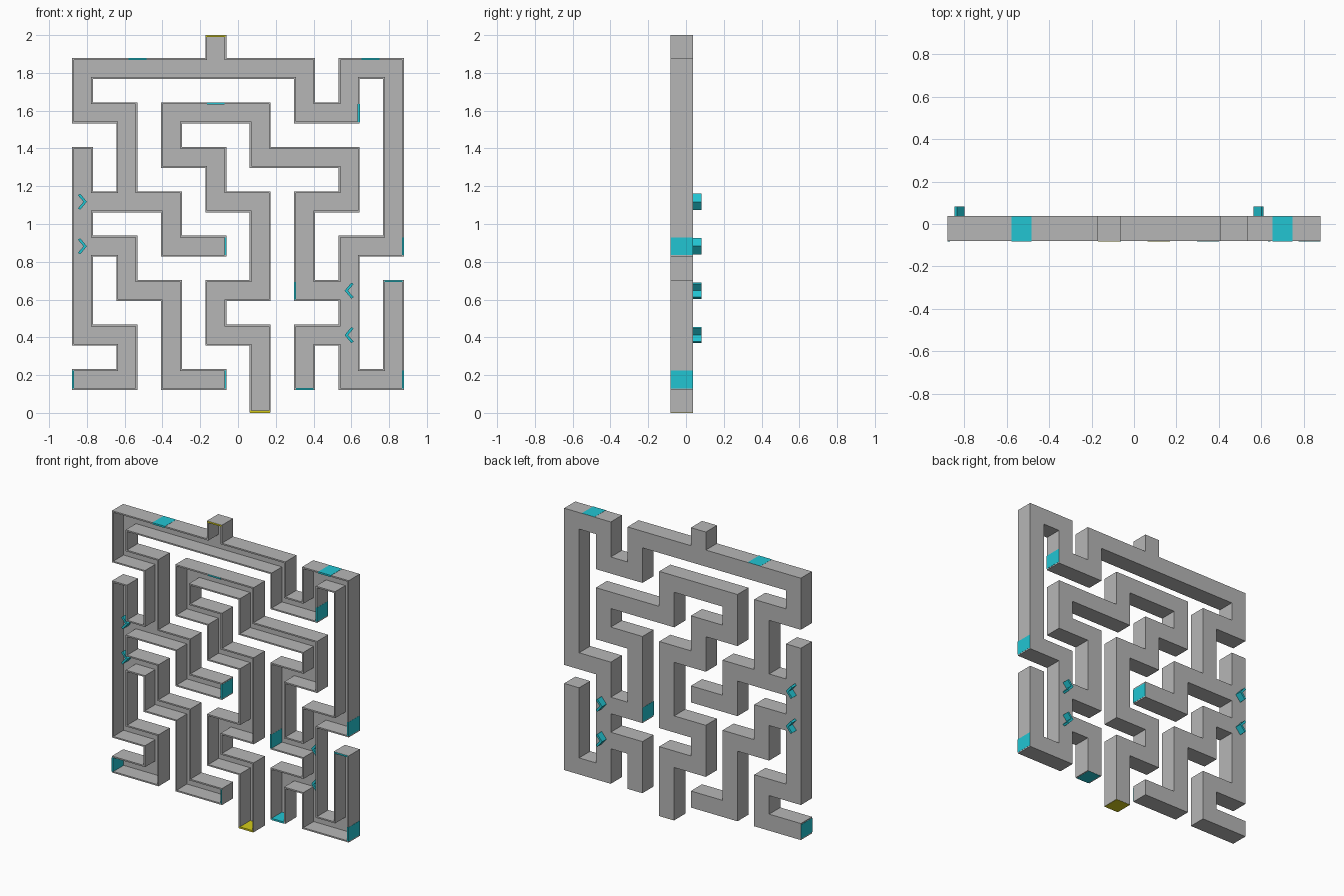
import bpy, bmesh
from mathutils import Vector

if "Cube" in bpy.data.objects:
    bpy.data.objects.remove(bpy.data.objects["Cube"])

P = 2 / 8.5            # pitch of the 8 x 8 maze
H = 0.0555             # half the channel width
WALL = 0.0095
FRONT, BACK = -0.081, 0.037

def mat(name, rgb):
    m = bpy.data.materials.new(name)
    m.diffuse_color = (*rgb, 1)
    m.use_nodes = True
    m.node_tree.nodes["Principled BSDF"].inputs["Base Color"].default_value = m.diffuse_color
    return m

grey = mat("grey", (0.47, 0.47, 0.47))
teal = mat("teal", (0.016, 0.56, 0.65))
yellow = mat("yellow", (0.66, 0.60, 0.01))

def cx(c): return (c - 3.5) * P
def cz(r): return 1 + (r - 3.5) * P

def finish(bm, name, m):
    bmesh.ops.recalc_face_normals(bm, faces=bm.faces[:])
    me = bpy.data.meshes.new(name)
    bm.to_mesh(me)
    bm.free()
    me.materials.append(m)
    ob = bpy.data.objects.new(name, me)
    bpy.context.collection.objects.link(ob)
    return ob

def box(name, lo, hi, m):
    bm = bmesh.new()
    bmesh.ops.create_cube(bm, size=1)
    lo, hi = Vector(lo), Vector(hi)
    for v in bm.verts:
        v.co = (lo + hi) / 2 + v.co * (hi - lo)
    return finish(bm, name, m)

# Corridors as (column, row) polylines; half rows are the entrance and exit
paths = [
    [(3, 7), (3, 7.5)],
    [(5, 7), (0, 7), (0, 6), (1, 6), (1, 4)],
    [(0, 4), (2, 4), (2, 3), (3, 3)],
    [(5, 7), (5, 6), (6, 6), (6, 7), (7, 7), (7, 3), (6, 3), (6, 0), (7, 0), (7, 2)],
    [(6, 1), (5, 1), (5, 0)],
    [(6, 2), (5, 2), (5, 4), (6, 4), (6, 5), (4, 5), (4, 6), (2, 6), (2, 5), (3, 5),
     (3, 4), (4, 4), (4, 2), (3, 2), (3, 1), (4, 1), (4, -0.5)],
    [(0, 5), (0, 1), (1, 1), (1, 0), (0, 0)],
    [(0, 3), (1, 3), (1, 2), (2, 2), (2, 0), (3, 0)],
]
cells = set()
for path in paths:
    for (c0, r0), (c1, r1) in zip(path, path[1:]):
        i0, i1 = sorted((int(2 * c0), int(2 * c1)))
        j0, j1 = sorted((int(2 * r0 + 1), int(2 * r1 + 1)))
        cells |= {(i, j) for i in range(i0, i1 + 1) for j in range(j0, j1 + 1)}

# Channel: solid plan, then hollowed out from the front
xs = [cx(c) + s * H for c in range(8) for s in (-1, 1)]
zs = [0.0012] + [cz(r) + s * H for r in range(8) for s in (-1, 1)] + [2.0]
bm = bmesh.new()
cache = {}
def vert(i, j, y):
    if (i, j, y) not in cache:
        cache[i, j, y] = bm.verts.new((xs[i], y, zs[j]))
    return cache[i, j, y]

front = []
for i, j in sorted(cells):
    ring = [(i, j), (i + 1, j), (i + 1, j + 1), (i, j + 1)]
    front.append(bm.faces.new([vert(*p, FRONT) for p in ring]))
    bm.faces.new([vert(*p, BACK) for p in reversed(ring)])
    for k, (dx, dz) in enumerate([(0, -1), (1, 0), (0, 1), (-1, 0)]):
        if (i + dx, j + dz) not in cells:
            a, b = ring[k], ring[(k + 1) % 4]
            bm.faces.new([vert(*b, FRONT), vert(*a, FRONT), vert(*a, BACK), vert(*b, BACK)])
bm.normal_update()
for t in (WALL, 0.0002):
    bmesh.ops.inset_region(bm, faces=front, thickness=t, depth=0,
                           use_boundary=True, use_even_offset=True)
for v in {v for f in front for v in f.verts}:
    v.co.y = BACK - WALL
finish(bm, "maze_channel", grey)

# Marked wall pieces: column, row, wall direction, outer skin stays grey
def marker(name, c, r, d, covered, m=teal, half=0.047, edge=None):
    out = -0.001 if covered else 0.001
    mid = (cx(c), cz(r))
    axis = 0 if d in "LR" else 1
    sign = 1 if d in "RT" else -1
    wall = edge if edge is not None else mid[axis] + sign * H
    span = sorted((wall + sign * out, wall - sign * (WALL + 0.001)))
    other = mid[1 - axis]
    cross = (other - half, other + half)
    x, z = (span, cross) if axis == 0 else (cross, span)
    box(name, (x[0], -0.083, z[0]), (x[1], BACK - 0.001, z[1]), m)

for n, args in enumerate([
        (1.24, 7, "T", False), (6.48, 7, "T", False), (3, 6, "T", True), (6, 6, "R", False),
        (3, 3, "R", False), (7, 3, "R", False), (7, 2, "T", True), (5, 2, "L", False),
        (5, 0, "B", False), (7, 0, "R", False), (3, 0, "R", True), (0, 0, "L", False)]):
    marker(f"wall_marker_{n + 1}", *args)
marker("exit_marker", 3, 7, "T", True, yellow, 0.052, 2.0)
marker("entrance_marker", 4, 0, "B", False, yellow, 0.053, 0.001)

# Chevron arrows passing through the channel floor
shape = [(0.0235, 0), (-0.0125, 0.043), (-0.0235, 0.034), (0.006, 0),
         (-0.0235, -0.034), (-0.0125, -0.043)]
for n, (c, r, s) in enumerate([(0, 4, 1), (0, 3, 1), (6, 2, -1), (6, 1, -1)]):
    bm = bmesh.new()
    a, b = ([bm.verts.new((cx(c) + s * x, y, cz(r) + z)) for x, z in shape]
            for y in (-0.03, 0.083))
    for k in range(6):
        bm.faces.new([a[k], a[k - 1], b[k - 1], b[k]])
    for ring in (a, b):       # each end is two arms
        bm.faces.new(ring[:4])
        bm.faces.new([ring[0], ring[3], ring[4], ring[5]])
    finish(bm, f"chevron_{n + 1}", teal)
